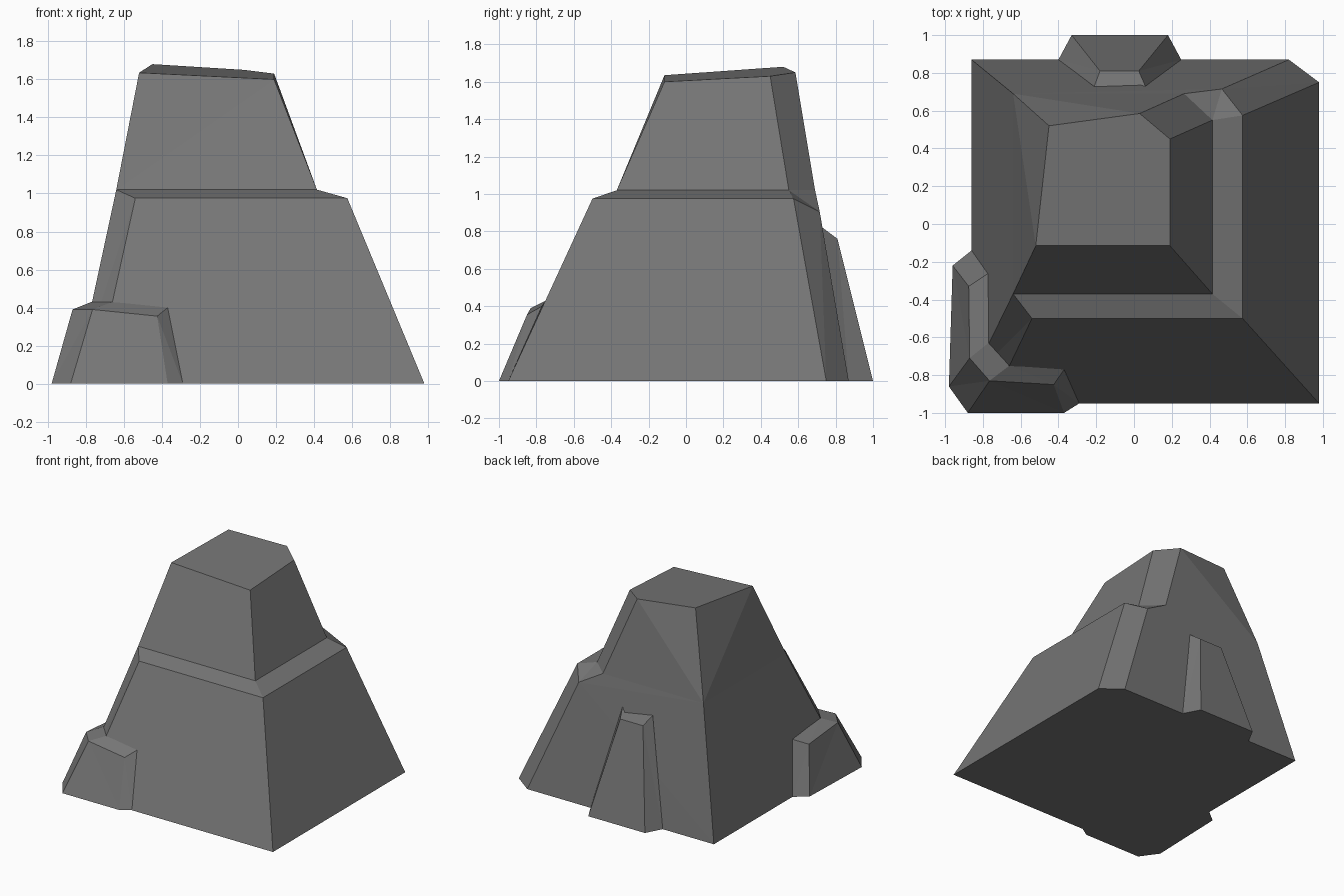
import bpy
import bmesh

if "Cube" in bpy.data.objects:
    bpy.data.objects.remove(bpy.data.objects["Cube"])

stone = bpy.data.materials.new("grey_stone")
stone.diffuse_color = (0.18, 0.18, 0.18, 1)
stone.use_nodes = True
stone.node_tree.nodes["Principled BSDF"].inputs["Base Color"].default_value = stone.diffuse_color


def loft(name, loops):
    """Skin a solid through point loops of equal length; repeated points merge."""
    bm = bmesh.new()
    rings = [[bm.verts.new(p) for p in loop] for loop in loops]
    n = len(loops[0])
    for a, b in zip(rings, rings[1:]):
        for i in range(n):
            j = (i + 1) % n
            bm.faces.new((a[i], a[j], b[j], b[i]))
    bm.faces.new(rings[0][::-1])
    bm.faces.new(rings[-1])
    bmesh.ops.remove_doubles(bm, verts=bm.verts, dist=0.001)
    bmesh.ops.triangulate(bm, faces=[f for f in bm.faces if len(f.verts) == 4],
                          quad_method='SHORT_EDGE')
    bmesh.ops.recalc_face_normals(bm, faces=bm.faces)
    me = bpy.data.meshes.new(name)
    bm.to_mesh(me)
    bm.free()
    me.materials.append(stone)
    ob = bpy.data.objects.new(name, me)
    bpy.context.collection.objects.link(ob)
    return ob


# Main rock: ground, lower tier rim, ledge inner rim, sloped summit
back_left, front_left = (-.64, .69, 1.02), (-.64, -.37, 1.02)
ground = [(.98, -.95, 0), (.98, .75, 0), (.82, .87, 0),
          (-.86, .87, 0), (-.86, -.82, 0), (-.755, -.95, 0)]
rim = [(.575, -.5, .975), (.575, .575, .975), (.465, .715, .905),
       back_left, front_left, (-.54, -.5, .975)]
ledge = [(.415, -.37, 1.02), (.415, .55, 1.02), (.265, .69, 1.02),
         back_left, front_left, front_left]
summit = [(.19, -.115, 1.60), (.19, .45, 1.63), (.03, .585, 1.65),
          (-.45, .52, 1.68), (-.52, -.115, 1.635), (-.52, -.115, 1.635)]
loft("main_rock", [ground, rim, ledge, summit])

# Back buttress, its rear edge buried in the main rock
loft("back_buttress", [
    [(-.40, .6, 0), (-.40, .87, 0), (-.33, 1, 0), (.18, 1, 0), (.25, .87, 0), (.25, .6, 0)],
    [(-.21, .6, .82), (-.21, .73, .82), (-.18, .81, .76),
     (.025, .81, .76), (.06, .73, .82), (.06, .6, .82)]])

# Boulder wrapped round the front left corner: sections along its length,
# each is inner ground, outer ground, outer top, inner top
loft("corner_boulder", [
    [(-.86, -.14, 0), (-.96, -.22, 0), (-.875, -.33, .36), (-.77, -.26, .40)],
    [(-.86, -.82, 0), (-.98, -.86, 0), (-.87, -.71, .39), (-.77, -.63, .43)],
    [(-.755, -.95, 0), (-.88, -1, 0), (-.765, -.83, .39), (-.66, -.75, .43)],
    [(-.29, -.95, 0), (-.37, -1, 0), (-.425, -.85, .355), (-.37, -.77, .40)]])
